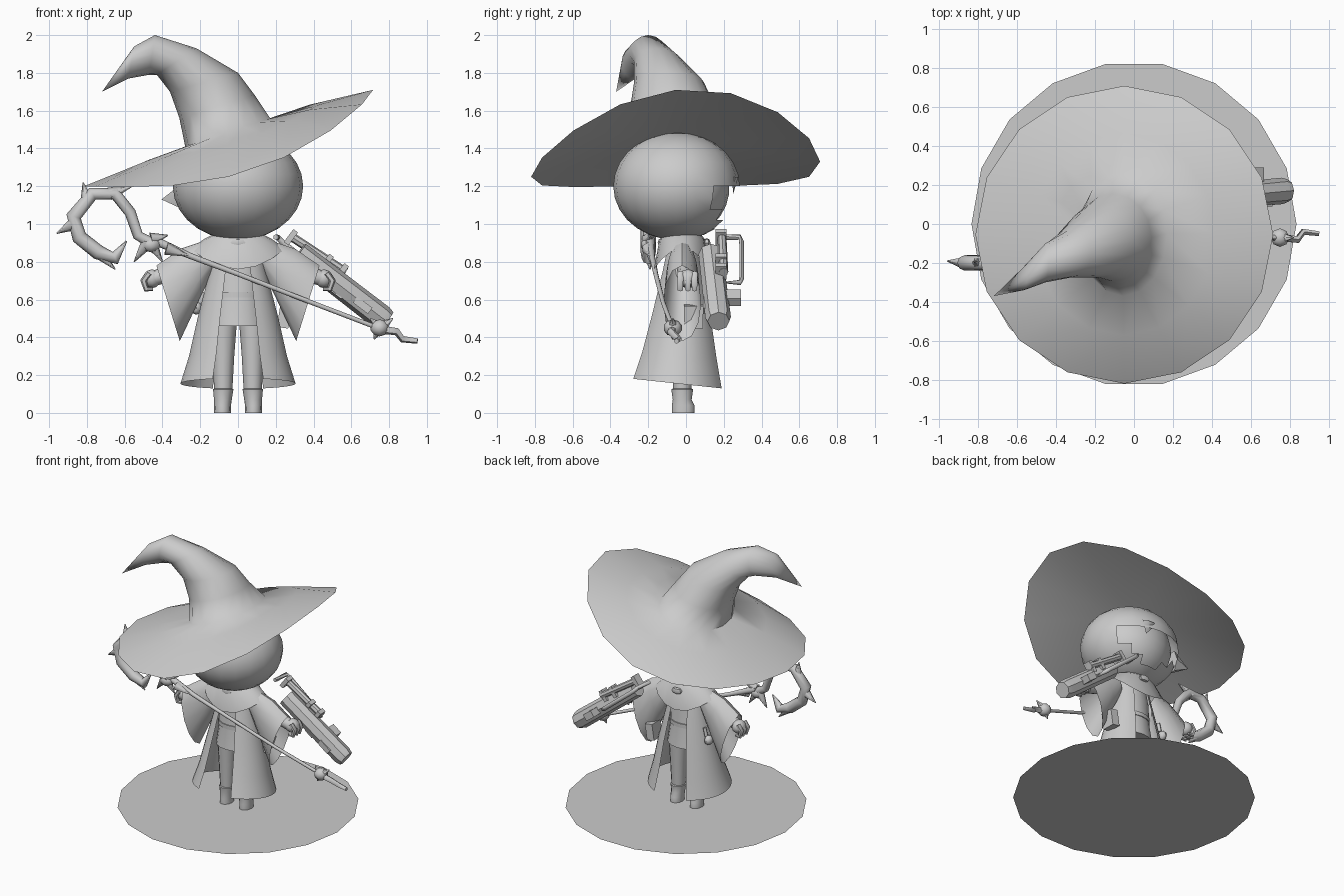
import bpy, bmesh, math
from mathutils import Vector, Matrix

if "Cube" in bpy.data.objects:
    bpy.data.objects.remove(bpy.data.objects["Cube"])

grey = bpy.data.materials.new("plain grey")
grey.use_nodes = True
grey.diffuse_color = (0.6, 0.6, 0.6, 1)
grey.node_tree.nodes["Principled BSDF"].inputs["Base Color"].default_value = grey.diffuse_color


def finish(name, bm, mirror=False, sharp=40):
    bmesh.ops.recalc_face_normals(bm, faces=bm.faces)
    mesh = bpy.data.meshes.new(name)
    bm.to_mesh(mesh)
    bm.free()
    mesh.materials.append(grey)
    ob = bpy.data.objects.new(name, mesh)
    bpy.context.collection.objects.link(ob)
    if mirror:
        ob.modifiers.new("Mirror", 'MIRROR')
    bpy.ops.object.select_all(action='DESELECT')
    ob.select_set(True)
    bpy.context.view_layer.objects.active = ob
    bpy.ops.object.shade_smooth_by_angle(angle=math.radians(sharp))


def ring(c, u, v, n=16, start=0, end=360):
    """Points of an ellipse, or an arc of one, with half axes u and v."""
    full = end - start == 360
    out = []
    for i in range(n):
        a = math.radians(start + (end - start) * i / (n if full else n - 1))
        out.append(Vector(c) + Vector(u) * math.cos(a) + Vector(v) * math.sin(a))
    return out


def flat(z, rx, ry, y=0, x=0, tilt=0, **k):
    return ring((x, y, z), (rx, 0, 0), (0, ry, tilt), **k)


def loft(name, rings, closed=True, caps=True, tip=None, **k):
    bm = bmesh.new()
    rows = [[bm.verts.new(p) for p in r] for r in rings]
    n = len(rows[0])
    for a, b in zip(rows, rows[1:]):
        for i in range(n if closed else n - 1):
            j = (i + 1) % n
            bm.faces.new((a[i], a[j], b[j], b[i]))
    if tip:
        t = bm.verts.new(tip)
        for i in range(n):
            bm.faces.new((rows[-1][i], rows[-1][(i + 1) % n], t))
    if caps:
        bm.faces.new(rows[0])
        if not tip:
            bm.faces.new(rows[-1])
    finish(name, bm, **k)


def tube(name, path, radii, n=8, sharp=60, **k):
    pts = [Vector(p) for p in path]
    rings = []
    for i, p in enumerate(pts):
        t = (pts[min(i + 1, len(pts) - 1)] - pts[max(i - 1, 0)]).normalized()
        v = Vector((0, 1, 0))
        v = (v - t * v.dot(t)).normalized()
        r = radii[i] if isinstance(radii, (list, tuple)) else radii
        rings.append(ring(p, t.cross(v) * r, v * r, n))
    loft(name, rings, sharp=sharp, **k)


def ball(name, c, r, n=12, **k):
    bm = bmesh.new()
    bmesh.ops.create_uvsphere(bm, u_segments=n, v_segments=n * 2 // 3, radius=1)
    bm.transform(Matrix.Translation(c) @ Matrix.Diagonal((*r, 1)))
    finish(name, bm, **k)


def box(name, c, size, slope=0):
    bm = bmesh.new()
    bmesh.ops.create_cube(bm, size=1)
    bm.transform(Matrix.Translation(c) @ Matrix.Rotation(slope, 4, 'Y') @ Matrix.Diagonal((*size, 1)))
    finish(name, bm, sharp=30)


# Ground disc
loft("ground_disc", [flat(0, .835, .835, n=18)], caps=False, tip=(0, 0, 0))

# Hat: tilted brim lofted into a bent crown, with a shallow lining below
brim = flat(0, .765, .765, y=-.055, x=-.05)
for p in brim:
    c, s = (p.x + .05) / .765, (p.y + .055) / .765
    p.z = 1.2 + .51 * max(0, (1 + c) / 2) ** 2.5 + .04 * s * (1 + c)


def crown(xl, zl, xr, zr, y, ry):
    return ring(((xl + xr) / 2, y, (zl + zr) / 2), ((xr - xl) / 2, 0, (zr - zl) / 2), (0, ry, 0))


base = crown(-.28, 1.41, .17, 1.56, -.05, .32)
middle = [a.lerp(b, .55) + Vector((0, 0, .04 * abs(p.y + .055) / .765)) for a, b, p in zip(brim, base, brim)]
loft("hat", [brim, middle, base,
             crown(-.31, 1.56, .09, 1.68, -.07, .225),
             crown(-.36, 1.7, 0, 1.8, -.09, .185),
             crown(-.43, 1.79, -.22, 1.93, -.15, .125),
             crown(-.47, 1.79, -.44, 2.0, -.2, .1),
             crown(-.58, 1.77, -.55, 1.94, -.28, .06)],
     caps=False, tip=(-.72, -.37, 1.7), sharp=75)
loft("hat_lining", [brim], caps=False, tip=(-.05, -.055, 1.45), sharp=75)

# Head, and hair shell open over the face
ball("head", (0, -.04, 1.19), (.29, .27, .26), 20)
hair = bmesh.new()
bmesh.ops.create_uvsphere(hair, u_segments=20, v_segments=14, radius=1)
hair.transform(Matrix.Translation((0, -.05, 1.2)) @ Matrix.Diagonal((.345, .335, .285, 1)))
face_area = [f for f in hair.faces if f.calc_center_median().y > .16 and f.calc_center_median().z < 1.23]
bmesh.ops.delete(hair, geom=face_area, context='FACES')
finish("hair", hair)
loft("ear", [ring((-.28, .07, 1.15), (0, .06, 0), (0, 0, .09), 6)], tip=(-.405, .1, 1.13))
loft("fringe_lock", [ring((.08, .26, 1.25), (.06, 0, 0), (0, .02, 0), 6)], tip=(.1, .25, 1.16))

# Tunic, legs and boots
loft("tunic", [flat(z, rx, ry, y=-.02) for z, rx, ry in
               [(.46, .15, .12), (.6, .13, .1), (.75, .13, .09), (.95, .09, .07)]])
loft("belt", [flat(z, .135, .105, y=-.02) for z in (.61, .64)])
loft("legs", [flat(z, r, r, x=x, y=-.02, n=12) for z, r, x in
              [(.1, .047, .078), (.3, .058, .078), (.48, .07, .076)]], mirror=True)
loft("boots", [flat(z, rx, ry, x=x, y=y, n=12) for z, rx, ry, x, y in
               [(0, .044, .06, .082, -.015), (.04, .045, .06, .082, -.015), (.07, .047, .05, .08, -.02),
                (.125, .054, .058, .078, -.02), (.13, .045, .045, .078, -.02)]], mirror=True)

# Robe panels, open at front and rear
loft("robe", [flat(z, rx, ry, y=y, tilt=t, n=14, start=-64, end=64) for z, rx, ry, y, t in
              [(.9, .12, .08, -.02, 0), (.75, .15, .115, -.02, 0), (.5, .215, .175, -.025, -.01),
               (.3, .26, .22, -.035, -.02), (.155, .305, .26, -.045, -.028)]],
     closed=False, caps=False, mirror=True)

# Shoulder cape, dipping at front and rear
hem = flat(.87, .25, .15, y=-.02)
for p in hem:
    p.z -= .11 * ((p.y + .02) / .15) ** 2
loft("shoulder_cape", [flat(.96, .1, .085, y=-.02), flat(.92, .18, .12, y=-.02), hem], caps=False)
for y in (-.13, .11):
    ball("cape_clasp", (0, y, .9), (.045, .02, .025), 6)

# Bell sleeves, arms and hands
loft("sleeves", [ring(c, u, (0, v, 0), 12) for c, u, v in
                 [((.15, -.02, .84), (.03, 0, .07), .06),
                  ((.25, -.02, .74), (.05, 0, .13), .085),
                  ((.37, -.02, .58), (.062, 0, .2), .1)]], caps=False, mirror=True)
tube("forearms", [(.2, -.01, .82), (.36, 0, .74), (.45, 0, .71)], [.045, .045, .04], mirror=True)
ball("hands", (.455, .01, .71), (.05, .055, .05), 10, mirror=True)
for y in (-.03, .01, .045):
    tube("fingers", [(.47, y, .74), (.5, y, .7), (.485, y, .655), (.45, y, .655)],
         [.018, .018, .016, .01], n=6, mirror=True)

# Belt book and flask
box("belt_book", (.245, .04, .51), (.06, .1, .12), .15)
ball("flask", (-.22, .04, .555), (.03, .035, .035), 10)
tube("flask_neck", [(-.2, .04, .58), (-.185, .04, .64)], .012)

# Staff with crooked head
tube("staff_shaft", [(-.46, -.19, .92), (-.25, -.18, .83), (0, -.16, .735), (.4, -.12, .58), (.74, -.07, .45)],
     [.025, .016, .013, .012, .012])
tube("staff_crook", [(-.46, -.2, .9), (-.53, -.2, .94), (-.57, -.2, 1.06), (-.65, -.2, 1.16), (-.77, -.2, 1.16),
                     (-.87, -.2, 1.04), (-.84, -.2, .93), (-.74, -.2, .85), (-.65, -.2, .82), (-.59, -.2, .91)],
     [.03, .028, .03, .033, .035, .04, .04, .04, .035, .004])


def thorn(name, a, b, r):
    tube(name, [a, b], [r, .003], n=6)


for a, b in [((-.8, 1.12), (-.82, 1.22)), ((-.87, 1.0), (-.96, .95)), ((-.74, .85), (-.65, .76)),
             ((-.68, 1.16), (-.56, 1.2)), ((-.48, .9), (-.55, .8)), ((-.46, .92), (-.37, .94)),
             ((-.46, .9), (-.4, .8)), ((-.38, .87), (-.25, .83))]:
    thorn("staff_thorn", (a[0], -.2, a[1]), (b[0], -.19, b[1]), .035)
ball("staff_knot", (-.46, -.2, .89), (.05, .04, .04), 8)
ball("staff_foot_knot", (.75, -.07, .45), (.05, .05, .045), 8)
for dx, dz in [(-.05, .05), (-.03, -.06), (.07, .05)]:
    thorn("foot_thorn", (.75, -.07, .45), (.75 + dx, -.07, .45 + dz), .035)
tube("staff_foot", [(.76, -.07, .44), (.84, -.08, .43), (.87, -.04, .39), (.95, -.05, .38)],
     [.022, .02, .018, .014], n=6)

# Shoulder launcher
slope = math.atan2(.44, .585)
tube("launcher_tube", [(.32, .13, .845), (.76, .17, .505), (.79, .172, .485)], [.064, .068, .058], sharp=30)
tube("scope", [(.28, .19, .935), (.57, .2, .745)], .024, sharp=30)
for x, z in [(.28, .93), (.47, .8), (.55, .75)]:
    box("scope_mount", (x, .185, z), (.03, .06, .085), slope)
tube("carry_handle", [(.2, .16, .93), (.21, .285, .93), (.24, .295, .9), (.47, .295, .715),
                      (.5, .285, .69), (.5, .17, .69)], .015, n=6)
box("grip", (.62, .25, .61), (.08, .08, .05), slope)
box("trigger_guard", (.53, .13, .64), (.07, .05, .04), slope)
box("side_plate", (.66, .1, .57), (.1, .02, .04), slope)
